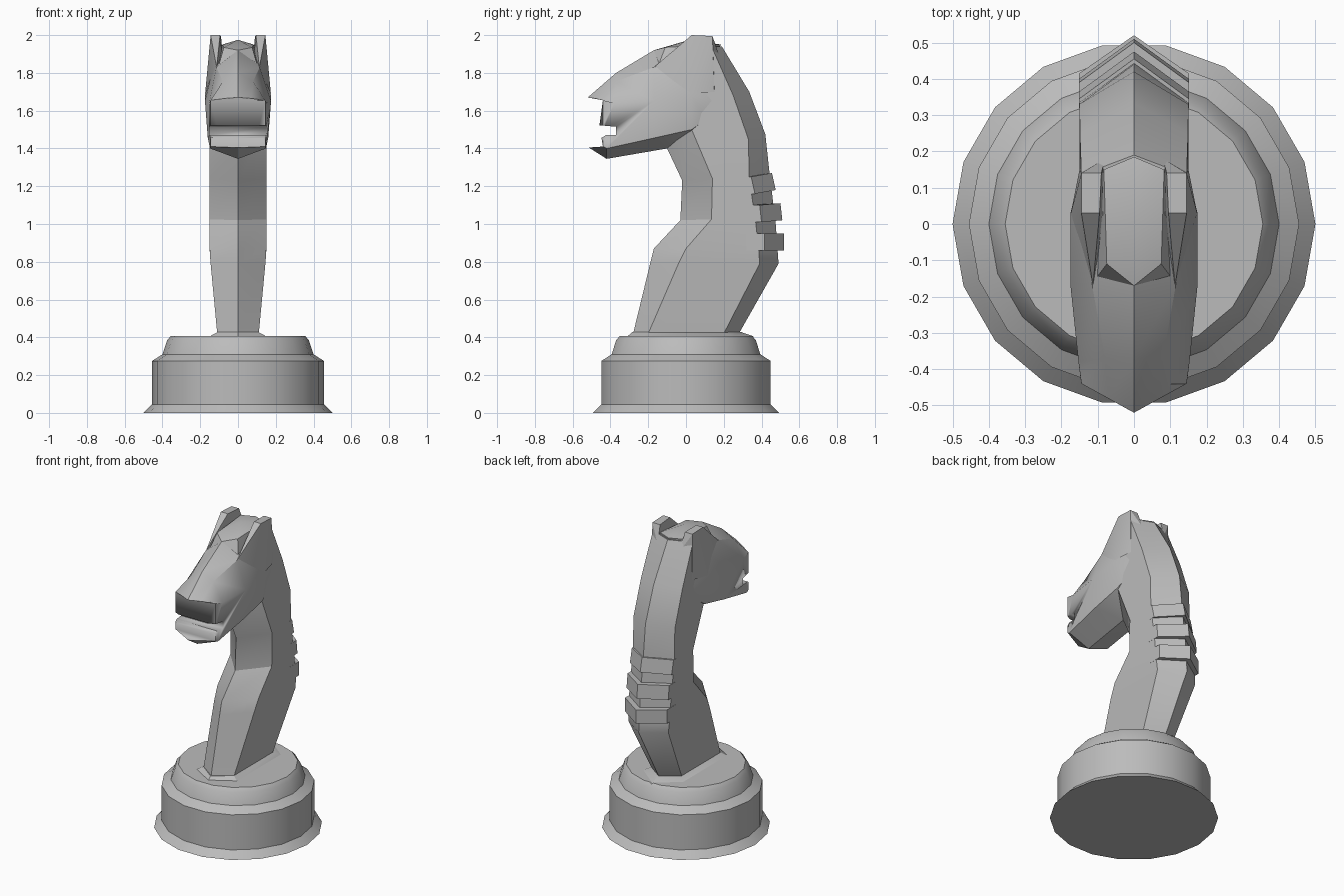
import bpy, bmesh, math

cube = bpy.data.objects.get("Cube")
if cube:
    bpy.data.objects.remove(cube, do_unlink=True)

GREY = (0.5, 0.5, 0.5, 1)
grey = bpy.data.materials.new("stone_grey")
grey.use_nodes = True
grey.diffuse_color = GREY
grey.node_tree.nodes["Principled BSDF"].inputs["Base Color"].default_value = GREY


def finish(bm, name, angle=28):
    bmesh.ops.recalc_face_normals(bm, faces=bm.faces)
    mesh = bpy.data.meshes.new(name)
    bm.to_mesh(mesh)
    bm.free()
    obj = bpy.data.objects.new(name, mesh)
    bpy.context.collection.objects.link(obj)
    mesh.materials.append(grey)
    bpy.ops.object.select_all(action="DESELECT")
    obj.select_set(True)
    bpy.context.view_layer.objects.active = obj
    bpy.ops.object.shade_smooth_by_angle(angle=math.radians(angle))
    return obj


def loft(name, rings):
    """Skin a row of closed rings and cap both ends."""
    bm = bmesh.new()
    loops = [[bm.verts.new(p) for p in ring] for ring in rings]
    n = len(loops[0])
    for a, b in zip(loops, loops[1:]):
        for i in range(n):
            j = (i + 1) % n
            bm.faces.new((a[i], a[j], b[j], b[i]))
    bm.faces.new(loops[0])
    bm.faces.new(loops[-1])
    return finish(bm, name)


def mirrored(half):
    """Close a half ring whose first and last points lie on the centre plane."""
    return half + [(-x, y, z) for x, y, z in half[-2:0:-1]]


def hull(name, points):
    bm = bmesh.new()
    for p in points:
        bm.verts.new(p)
    res = bmesh.ops.convex_hull(bm, input=bm.verts)
    junk = set(res["geom_interior"]) | set(res["geom_unused"])
    bmesh.ops.delete(bm, geom=[v for v in junk if isinstance(v, bmesh.types.BMVert)], context="VERTS")
    return finish(bm, name)


def neck_ring(w, front, front_side, back_side, back):
    return mirrored([(0, *front), (w, *front_side), (w, *back_side), (0, *back)])


# Round stepped base
SIDES = 18
profile = [(0.5, 0), (0.455, 0.045), (0.455, 0.275), (0.40, 0.31), (0.375, 0.385), (0.355, 0.408)]
loft("base", [[(r * math.cos(math.tau * i / SIDES), r * math.sin(math.tau * i / SIDES), z)
               for i in range(SIDES)] for r, z in profile])

# Low collar where the neck meets the base
loft("neck_collar", [
    neck_ring(0.15, (-0.31, 0.405), (-0.22, 0.405), (0.24, 0.405), (0.36, 0.405)),
    neck_ring(0.11, (-0.285, 0.427), (-0.2, 0.427), (0.2, 0.427), (0.295, 0.427))])

# Neck with a ridge down the front and back
loft("neck", [
    neck_ring(0.11, (-0.28, 0.42), (-0.2, 0.42), (0.2, 0.42), (0.28, 0.42)),
    neck_ring(0.145, (-0.19, 0.79), (-0.04, 0.79), (0.39, 0.79), (0.49, 0.79)),
    neck_ring(0.15, (-0.17, 0.87), (0, 0.87), (0.385, 0.86), (0.485, 0.86)),
    neck_ring(0.15, (-0.03, 1.02), (0.135, 1.025), (0.37, 1.0), (0.475, 1.0)),
    neck_ring(0.15, (-0.02, 1.23), (0.14, 1.24), (0.335, 1.24), (0.44, 1.29)),
    neck_ring(0.15, (-0.1, 1.4), (0.03, 1.5), (0.33, 1.45), (0.42, 1.475)),
    neck_ring(0.149, (-0.05, 1.7), (0.05, 1.7), (0.25, 1.68), (0.335, 1.7)),
    neck_ring(0.145, (0, 1.93), (0.04, 1.92), (0.135, 1.94), (0.19, 1.94))])

# Raised chevron blocks of the mane: side y, back y, side z, back z, tilt
blocks = [("lower", 0.415, 0.52, 0.86, 0.86, 0.0),
          ("middle", 0.4, 0.51, 1.01, 1.02, 0.01),
          ("upper", 0.365, 0.475, 1.16, 1.18, 0.02)]
for label, side, back, zs, zb, lean in blocks:
    loft("mane_block_" + label, [
        neck_ring(0.151, (0.28, zs + h), (0.32, zs + h),
                  (side - lean * k, zs + h), (back - lean * k, zb + h))
        for k, h in ((0, 0), (1, 0.09))])

# Head, lofted from the muzzle back into the neck
head = loft("head", [mirrored(s) for s in (
    [(0, -0.52, 1.67), (0.07, -0.481, 1.665), (0.145, -0.44, 1.655), (0.145, -0.44, 1.41), (0, -0.515, 1.405)],
    [(0, -0.37, 1.8), (0.08, -0.37, 1.755), (0.153, -0.38, 1.64), (0.148, -0.42, 1.4), (0, -0.42, 1.345)],
    [(0, -0.17, 1.92), (0.115, -0.17, 1.83), (0.175, -0.17, 1.65), (0.16, -0.17, 1.455), (0, -0.1, 1.4)],
    [(0, 0.03, 1.95), (0.12, 0.03, 1.88), (0.175, 0.03, 1.68), (0.16, 0.03, 1.5), (0, 0.03, 1.44)],
    [(0, 0.17, 1.94), (0.12, 0.13, 1.88), (0.146, 0.15, 1.65), (0.14, 0.1, 1.55), (0, 0.1, 1.5)])])

# Mouth slot
slot = [(-0.6, 1.535), (-0.37, 1.515), (-0.37, 1.47), (-0.425, 1.47), (-0.6, 1.36)]
cutter = loft("mouth_cutter", [[(x, y, z) for y, z in slot] for x in (-0.3, 0.3)])
cutter.hide_render = True
cut = head.modifiers.new("mouth", "BOOLEAN")
cut.operation = "DIFFERENCE"
cut.solver = "EXACT"
cut.object = cutter
bpy.context.view_layer.objects.active = head
bpy.ops.object.modifier_apply(modifier="mouth")
bpy.data.objects.remove(cutter, do_unlink=True)

# Raised forelock between the ears
crown = [(0, -0.17, 1.92), (0, 0.02, 1.975), (0, 0.185, 1.95)]
for s in (-1, 1):
    crown += [(s * x, y, z) for x, y, z in
              ((0.075, -0.11, 1.935), (0.083, 0.15, 1.95), (0.105, -0.15, 1.83), (0.11, 0.12, 1.8))]
hull("forelock", crown)

# Ears
ear = [(0.095, 0.03, 2), (0.145, 0.03, 2), (0.145, 0.14, 1.995), (0.09, 0.14, 1.995),
       (0.113, -0.17, 1.83), (0.174, 0.03, 1.69), (0.15, 0.15, 1.7), (0.08, 0.0, 1.85), (0.08, 0.18, 1.88)]
for label, s in (("left", 1), ("right", -1)):
    hull("ear_" + label, [(s * x, y, z) for x, y, z in ear])
